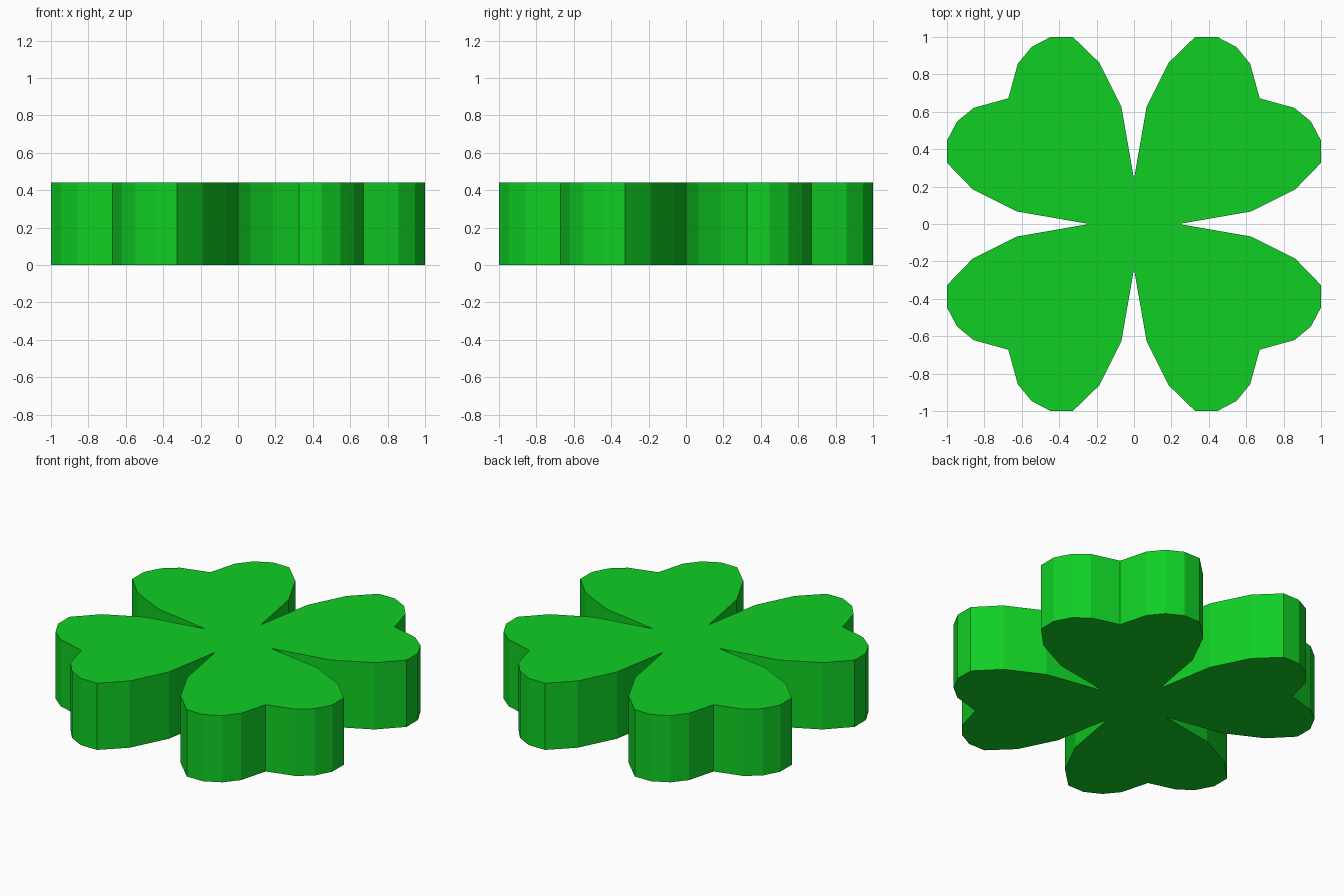
import bpy, bmesh
from mathutils import Matrix, Vector

if "Cube" in bpy.data.objects:
    bpy.data.objects.remove(bpy.data.objects["Cube"])

HEIGHT = 0.44

# Half of one heart-shaped leaf: from the notch between leaves to the leaf's cleft
half = [(0.24, 0), (0.625, 0.067), (0.863, 0.186), (1, 0.327),
        (1, 0.446), (0.946, 0.548), (0.857, 0.621), (0.672, 0.672)]

# Mirror across the diagonal, dropping the shared cleft and the next leaf's notch
leaf = half + [(y, x) for x, y in half[-2:0:-1]]

# Four leaves, a quarter turn apart
outline = []
for turn in range(4):
    for x, y in leaf:
        for _ in range(turn):
            x, y = -y, x
        outline.append((x, y, 0))

# Extrude the outline into a flat-sided slab
bm = bmesh.new()
base = bm.faces.new([bm.verts.new(p) for p in outline])
top = bmesh.ops.extrude_face_region(bm, geom=[base], use_keep_orig=True)
bmesh.ops.translate(bm, vec=(0, 0, HEIGHT),
                    verts=[g for g in top["geom"] if isinstance(g, bmesh.types.BMVert)])
bmesh.ops.recalc_face_normals(bm, faces=bm.faces)

mesh = bpy.data.meshes.new("four_leaf_clover")
bm.to_mesh(mesh)
bm.free()

# Green material
green = bpy.data.materials.new("green")
green.diffuse_color = (0.005, 0.62, 0.018, 1)
green.use_nodes = True
green.node_tree.nodes["Principled BSDF"].inputs["Base Color"].default_value = green.diffuse_color
mesh.materials.append(green)

clover = bpy.data.objects.new("four_leaf_clover", mesh)
bpy.context.collection.objects.link(clover)
